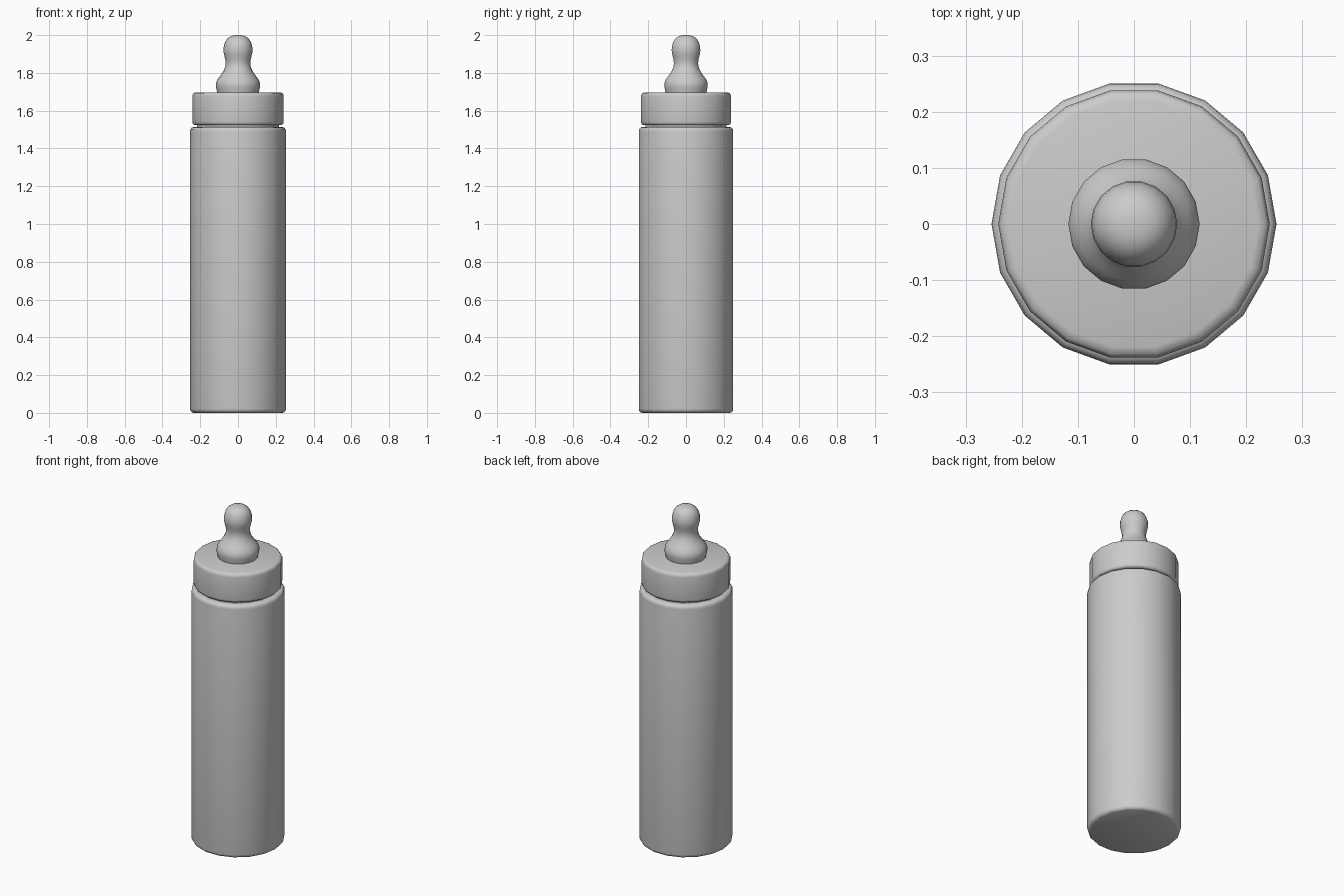
import bpy, bmesh, math

if "Cube" in bpy.data.objects:
    bpy.data.objects.remove(bpy.data.objects["Cube"])

SIDES = 18


def lathe(name, profile, angle=40):
    """Revolve (radius, z) points around z; radius 0 closes to a pole."""
    bm = bmesh.new()
    rings = []
    for r, z in profile:
        if r == 0:
            rings.append([bm.verts.new((0, 0, z))] * SIDES)
        else:
            rings.append([bm.verts.new((r * math.cos(2 * math.pi * i / SIDES),
                                        r * math.sin(2 * math.pi * i / SIDES), z))
                          for i in range(SIDES)])
    for a, b in zip(rings, rings[1:]):
        for i in range(SIDES):
            j = (i + 1) % SIDES
            quad = list(dict.fromkeys((a[i], a[j], b[j], b[i])))
            bm.faces.new(quad)
    bmesh.ops.recalc_face_normals(bm, faces=bm.faces)
    mesh = bpy.data.meshes.new(name)
    bm.to_mesh(mesh)
    bm.free()
    obj = bpy.data.objects.new(name, mesh)
    bpy.context.collection.objects.link(obj)
    bpy.ops.object.select_all(action='DESELECT')
    obj.select_set(True)
    bpy.context.view_layer.objects.active = obj
    bpy.ops.object.shade_smooth_by_angle(angle=math.radians(angle))
    return obj


# Bottle body with rounded rims and the recessed neck
lathe("bottle_body", [
    (0, 0), (0.236, 0), (0.245, 0.004), (0.252, 0.012), (0.254, 0.022),
    (0.254, 1.49), (0.252, 1.502), (0.245, 1.51), (0.236, 1.513),
    (0.218, 1.514), (0.218, 1.56), (0, 1.56)])

# Screw collar
lathe("screw_collar", [
    (0, 1.523), (0.225, 1.523), (0.235, 1.526), (0.240, 1.532), (0.242, 1.542),
    (0.242, 1.675), (0.240, 1.686), (0.235, 1.693), (0.222, 1.697), (0, 1.697)])

# Soft teat
lathe("teat", [
    (0, 1.68), (0.106, 1.68), (0.111, 1.70), (0.116, 1.725), (0.117, 1.74),
    (0.113, 1.757), (0.102, 1.775), (0.088, 1.793), (0.076, 1.812),
    (0.068, 1.832), (0.065, 1.85), (0.067, 1.87), (0.072, 1.89),
    (0.076, 1.908), (0.077, 1.922), (0.075, 1.942), (0.069, 1.963),
    (0.057, 1.981), (0.041, 1.993), (0.021, 1.999), (0, 2.0)])
